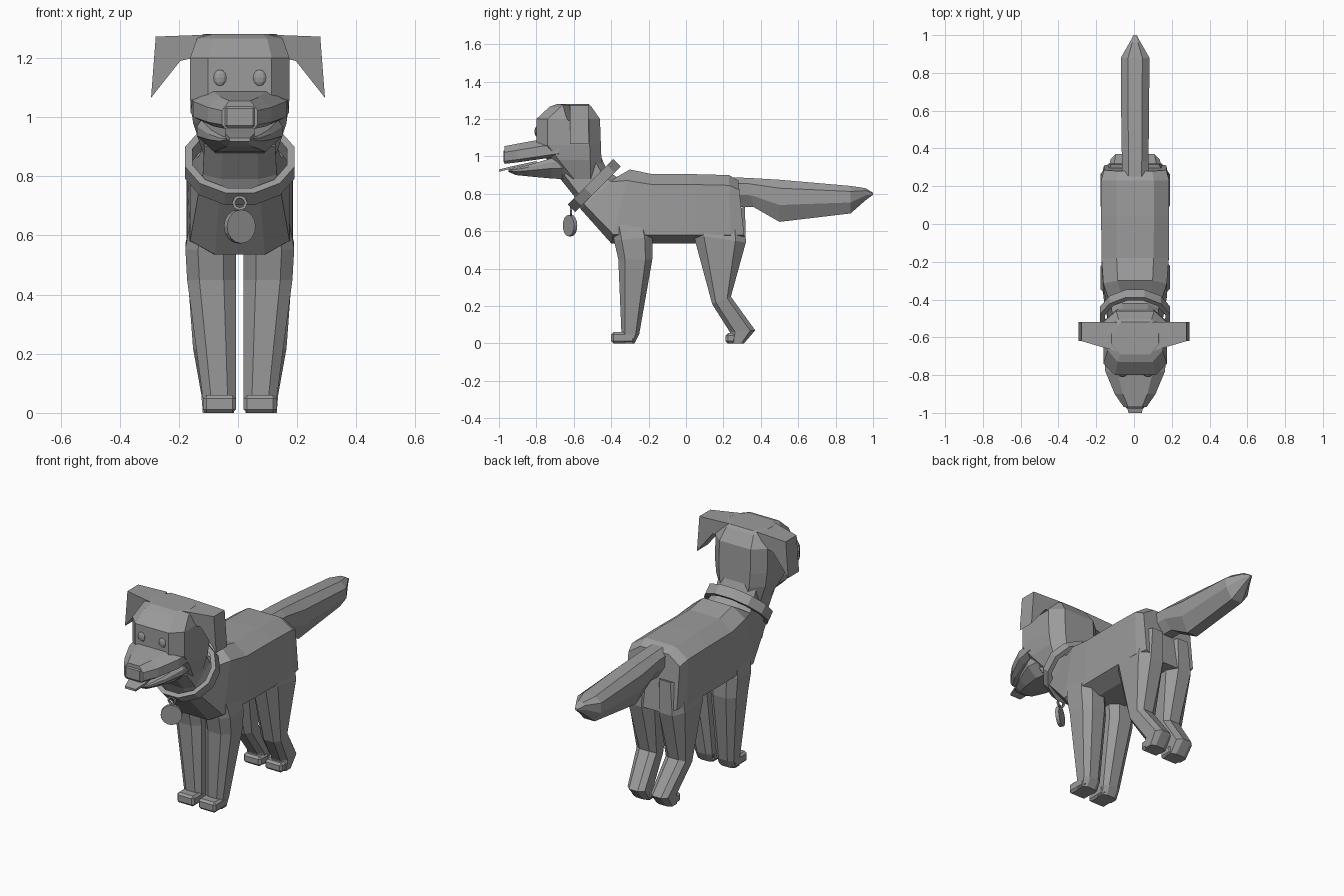
import bpy, bmesh, math
from mathutils import Matrix, Vector

if "Cube" in bpy.data.objects:
    bpy.data.objects.remove(bpy.data.objects["Cube"])

CX = 0.006  # slight sideways offset of the whole animal
GREY = bpy.data.materials.new("plain_grey")
GREY.diffuse_color = (0.33, 0.33, 0.33, 1)
GREY.use_nodes = True
GREY.node_tree.nodes["Principled BSDF"].inputs["Base Color"].default_value = GREY.diffuse_color


def finish(name, bm):
    bmesh.ops.recalc_face_normals(bm, faces=bm.faces)
    me = bpy.data.meshes.new(name)
    bm.to_mesh(me)
    bm.free()
    me.materials.append(GREY)
    ob = bpy.data.objects.new(name, me)
    bpy.context.collection.objects.link(ob)
    return ob


def loft(name, rings, closed=False):
    """Skin a row of equal-length rings, capped unless closed into a loop."""
    bm = bmesh.new()
    vs = [[bm.verts.new(p) for p in r] for r in rings]
    n = len(vs[0])
    pairs = list(zip(vs, vs[1:])) + ([(vs[-1], vs[0])] if closed else [])
    for a, b in pairs:
        for i in range(n):
            j = (i + 1) % n
            bm.faces.new((a[i], a[j], b[j], b[i]))
    if not closed:
        bm.faces.new(vs[0])
        bm.faces.new(vs[-1])
    return finish(name, bm)


def section(top, bot, hw, tw=0.55, bw=0.5, t1=0.15, t2=0.88):
    """Eight-sided section between a top and a bottom point (y, z)."""
    T, B = Vector((0, *top)), Vector((0, *bot))
    half = [(tw * hw, 0), (hw, t1), (hw, t2), (bw * hw, 1)]
    pts = half + [(-x, t) for x, t in reversed(half)]
    return [T.lerp(B, t) + Vector((x + CX, 0, 0)) for x, t in pts]


def leg_ring(front, back, xin, xout, side):
    """Chamfered rectangle from front to back point (y, z)."""
    F, B = Vector((0, *front)), Vector((0, *back))
    shape = [(.25, 0), (.75, 0), (1, .2), (1, .8), (.75, 1), (.25, 1), (0, .8), (0, .2)]
    return [F.lerp(B, t) + Vector((CX + side * (xin + (xout - xin) * u), 0, 0)) for u, t in shape]


def box(name, x, y, z, bevel=0.0):
    bm = bmesh.new()
    bmesh.ops.create_cube(bm, size=1)
    for v in bm.verts:
        v.co = [c[0] + (c[1] - c[0]) * (k + .5) for c, k in zip((x, y, z), v.co)]
    ob = finish(name, bm)
    if bevel:
        m = ob.modifiers.new("bevel", 'BEVEL')
        m.width = bevel
        m.segments = 1
    return ob


# torso and neck
loft("torso", [section(*s) for s in (
    ((-.455, 1.0), (-.68, .89), .12),
    ((-.42, .92), (-.60, .79), .125),
    ((-.37, .89), (-.565, .72), .14),
    ((-.30, .93), (-.40, .535), .168),
    ((-.18, .905), (-.19, .535), .178),
    ((.04, .905), (.04, .535), .18),
    ((.23, .90), (.24, .535), .18),
    ((.28, .87), (.315, .54), .165))])

# tail
loft("tail", [section(*s, .5, .45, .2, .6) for s in (
    ((.18, .89), (.28, .73), .07),
    ((.33, .885), (.36, .73), .07),
    ((.5, .875), (.5, .65), .073),
    ((.88, .842), (.88, .695), .076),
    ((.96, .83), (.96, .765), .03),
    ((1, .805), (1, .795), .008))])

# skull
def skull_ring(z, yf, yb, w):
    half = [(.64 * w, yf), (w, yf + .06), (w, yb - .06), (.6 * w, yb)]
    pts = half + [(-x, y) for x, y in reversed(half)]
    return [(x + CX, y, z) for x, y in pts]

loft("skull", [skull_ring(*s) for s in (
    (.88, -.66, -.45, .125), (.98, -.74, -.452, .158), (1.06, -.80, -.455, .168),
    (1.2, -.80, -.46, .168), (1.265, -.73, -.505, .145), (1.28, -.69, -.52, .125))])

# muzzle, lower jaw, nose and tongue
loft("muzzle", [section((y, a), (y, b), w, .6, .8, .35, .85) for y, w, a, b in (
    (-.68, .166, 1.10, 1.0), (-.78, .158, 1.09, .985),
    (-.90, .108, 1.068, .968), (-.97, .06, 1.055, .96))])
loft("lower_jaw", [section((y, a), (y, b), w, .9, .6, .2, .5) for y, w, a, b in (
    (-.60, .13, 1.0, .875), (-.72, .145, .99, .882), (-.84, .105, .955, .893),
    (-.91, .07, .937, .90), (-.95, .045, .93, .918))])
box("nose", (CX - .05, CX + .05), (-.976, -.93), (.965, 1.035), .006)
loft("tongue", [[(CX - w, y, z), (CX + w, y, z), (CX + w, y, z - .012), (CX - w, y, z - .012)]
                for y, z, w in ((-.80, .975, .05), (-.94, .945, .05), (-1.0, .93, .035))])

for side, tag in ((-1, "left"), (1, "right")):
    # folded ear
    prof = ((.09, 1.279), (.278, 1.272), (.294, 1.065), (.195, 1.19), (.15, 1.2))
    loft("ear_" + tag, [[(side * x, y - grow * max(0, .2 - x), z) for x, z in prof]
                        for y, grow in ((-.62, .5), (-.52, 0))])

    # eye
    bm = bmesh.new()
    bmesh.ops.create_uvsphere(bm, u_segments=10, v_segments=6, radius=1,
        matrix=Matrix.Translation((CX + side * .067, -.798, 1.133)) @ Matrix.Diagonal((.023, .012, .028, 1)))
    finish("eye_" + tag, bm)

    # front leg and paw
    loft("front_leg_" + tag, [leg_ring(*r, side) for r in (
        ((-.40, .64), (-.20, .66), .02, .168),
        ((-.385, .55), (-.18, .57), .013, .184),
        ((-.362, .45), (-.18, .45), .013, .178),
        ((-.345, .05), (-.25, .05), .013, .125),
        ((-.34, 0), (-.275, 0), .02, .12))])
    xs = sorted((CX + side * .013, CX + side * .125))
    box("front_paw_" + tag, xs, (-.40, -.275), (0, .06), .012)

    # rear leg and paw
    loft("rear_leg_" + tag, [leg_ring(*r, side) for r in (
        ((.04, .66), (.315, .73), .02, .16),
        ((.04, .58), (.32, .54), .013, .184),
        ((.14, .21), (.24, .25), .03, .158),
        ((.235, .06), (.37, .07), .02, .13),
        ((.24, 0), (.31, 0), .02, .125))])
    box("rear_paw_" + tag, xs, (.212, .30), (0, .055), .012)

# collar: a tilted twelve-sided band
axis = Vector((0, -.7071, .7071))
up = Vector((0, .7071, .7071))
mid = Vector((CX, -.49, .845))
rings = []
for i in range(12):
    a = math.tau * (i + .5) / 12
    d = Vector((math.cos(a) * 1.08, 0, 0)) + up * math.sin(a)
    rings.append([mid + d * r + axis * h for r, h in
                  ((.178, -.029), (.178, .029), (.153, .029), (.153, -.029))])
loft("collar", rings, closed=True)

# hanging ring and round tag
rings = []
for i in range(8):
    a = math.tau * i / 8
    d = Vector((math.cos(a), 0, math.sin(a)))
    rings.append([Vector((CX, -.615, .71)) + d * r + Vector((0, h, 0)) for r, h in
                  ((.026, -.006), (.026, .006), (.016, .006), (.016, -.006))])
loft("tag_ring", rings, closed=True)
bm = bmesh.new()
bmesh.ops.create_cone(bm, cap_ends=True, segments=16, radius1=.057, radius2=.057, depth=.02,
    matrix=Matrix.Translation((CX, -.62, .63)) @ Matrix.Rotation(math.radians(32), 4, 'Z')
    @ Matrix.Rotation(math.radians(90), 4, 'X'))
finish("tag_disc", bm)
